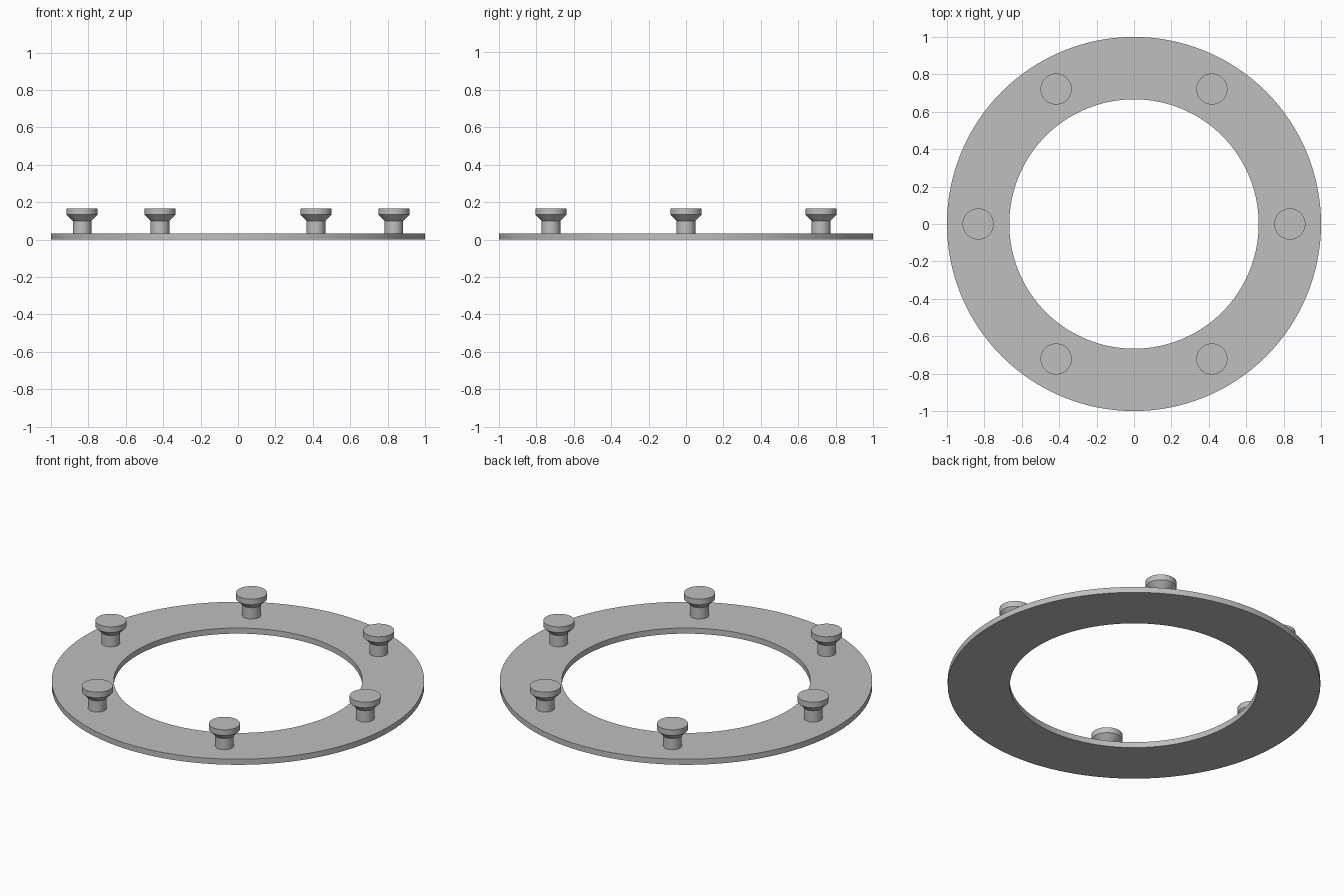
import bpy, bmesh
from math import cos, sin, pi, radians

cube = bpy.data.objects.get("Cube")
if cube:
    bpy.data.objects.remove(cube, do_unlink=True)

grey = bpy.data.materials.new("plain_grey")
grey.use_nodes = True
colour = (0.52, 0.52, 0.52, 1)
grey.diffuse_color = colour
grey.node_tree.nodes["Principled BSDF"].inputs["Base Color"].default_value = colour


def lathe(name, profile, segments, location=(0, 0, 0), closed=False):
    """Revolve (radius, height) points around z; open profiles get end caps."""
    bm = bmesh.new()
    rings = []
    for r, z in profile:
        rings.append([bm.verts.new((r * cos(2 * pi * i / segments),
                                    r * sin(2 * pi * i / segments), z))
                      for i in range(segments)])
    pairs = list(zip(rings, rings[1:]))
    if closed:
        pairs.append((rings[-1], rings[0]))
    else:
        bm.faces.new(rings[0][::-1])
        bm.faces.new(rings[-1])
    for low, high in pairs:
        for i in range(segments):
            j = (i + 1) % segments
            bm.faces.new((low[i], low[j], high[j], high[i]))
    bmesh.ops.recalc_face_normals(bm, faces=bm.faces)
    mesh = bpy.data.meshes.new(name)
    bm.to_mesh(mesh)
    bm.free()
    mesh.materials.append(grey)
    obj = bpy.data.objects.new(name, mesh)
    obj.location = location
    bpy.context.collection.objects.link(obj)
    bpy.ops.object.select_all(action='DESELECT')
    obj.select_set(True)
    bpy.context.view_layer.objects.active = obj
    bpy.ops.object.shade_smooth_by_angle(angle=radians(30))
    return obj


# Flat annular base plate
thick = 1 / 30
lathe("base_ring", [(2 / 3, 0), (1, 0), (1, thick), (2 / 3, thick)], 128, closed=True)

# Six mushroom pegs: straight stem, flared neck, flat disc head
stem_r, head_r, peg_circle = 0.05, 1 / 12, 5 / 6
peg_profile = [(stem_r, thick), (stem_r, 0.1), (head_r, 4 * thick), (head_r, 5 * thick)]
for k in range(6):
    a = k * pi / 3
    lathe(f"peg_{k + 1}", peg_profile, 48, (peg_circle * cos(a), peg_circle * sin(a), 0))
